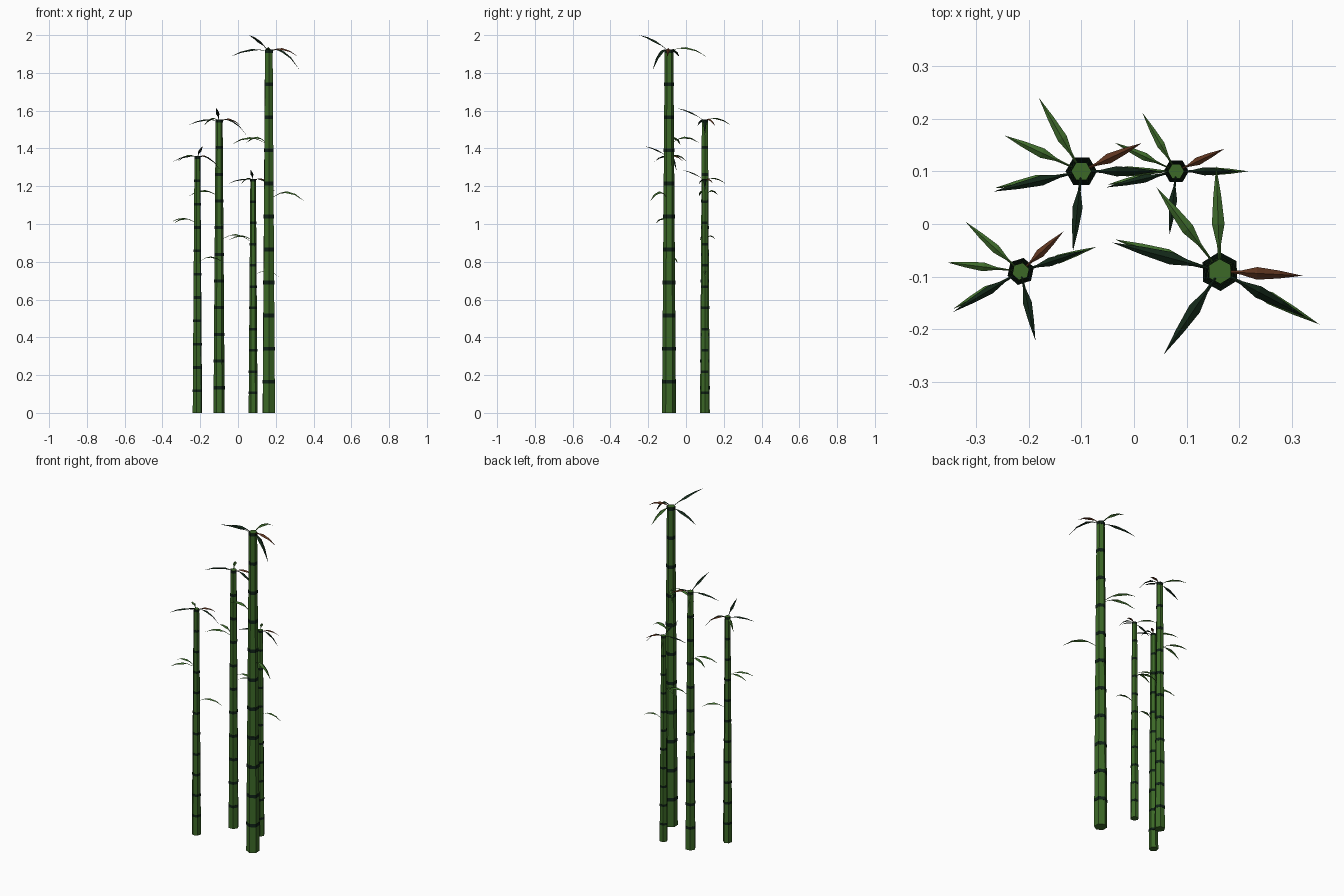
import bpy, bmesh, math
from mathutils import Vector, Matrix

old = bpy.data.objects.get("Cube")
if old:
    bpy.data.objects.remove(old, do_unlink=True)


def material(name, rgb):
    m = bpy.data.materials.new(name)
    m.use_nodes = True
    m.diffuse_color = (*rgb, 1)
    bsdf = next(n for n in m.node_tree.nodes if n.type == 'BSDF_PRINCIPLED')
    bsdf.inputs["Base Color"].default_value = (*rgb, 1)
    bsdf.inputs["Roughness"].default_value = 0.8
    return m


STALK = material("stalk green", (0.045, 0.14, 0.02))
BAND = material("node dark green", (0.005, 0.016, 0.008))
LEAF = material("leaf green", (0.05, 0.15, 0.025))
DARK = material("leaf dark green", (0.006, 0.02, 0.009))
DRY = material("dry leaf brown", (0.11, 0.035, 0.014))

HEIGHT, SEGMENTS = 1.925, 11
BASE_R, TOP_R = 0.037, 0.023


def finish(bm, name, mats, place):
    mesh = bpy.data.meshes.new(name)
    bm.to_mesh(mesh)
    bm.free()
    for m in mats:
        mesh.materials.append(m)
    ob = bpy.data.objects.new(name, mesh)
    bpy.context.collection.objects.link(ob)
    mesh.transform(place)
    return ob


def radius(z):
    return BASE_R + (TOP_R - BASE_R) * z / HEIGHT


# Six-sided tapering stalk with a dark band at the end of every segment
def stalk(name, place):
    bm = bmesh.new()
    step, half = HEIGHT / SEGMENTS, 0.01
    profile = [(0, radius(0))]
    for i in range(1, SEGMENTS + 1):
        z = i * step - half
        r = radius(z)
        profile += [(z - half, r), (z - half, r * 1.04),
                    (z + half, r * 1.04), (z + half, r)]
    rings = []
    for z, r in profile:
        rings.append([bm.verts.new((r * math.cos(a * math.pi / 3),
                                    r * math.sin(a * math.pi / 3), z))
                      for a in range(6)])
    for k, (lo, hi) in enumerate(zip(rings, rings[1:])):
        for i in range(6):
            j = (i + 1) % 6
            f = bm.faces.new((lo[i], lo[j], hi[j], hi[i]))
            f.material_index = 0 if k % 4 == 0 else 1
    bm.faces.new(rings[0][::-1])
    bm.faces.new(rings[-1])
    finish(bm, name, [STALK, BAND], place)


# Folded, arching, pointed leaf; heights are root, middle and tip
def leaf(name, mat, angle, length, root_z, mid_z, tip_z, place, start=0.0):
    bm = bmesh.new()
    rows = []
    for t, w in ((0, 0.12), (0.25, 0.3), (0.45, 1), (0.72, 0.62), (1, 0)):
        x = start + (length - start) * t
        z = (root_z * (1 - t) * (1 - 2 * t) + mid_z * 4 * t * (1 - t)
             + tip_z * t * (2 * t - 1))
        w *= 0.012
        if w:
            rows.append([bm.verts.new(p) for p in
                         ((x, -w, z - w * 0.4), (x, 0, z + w * 0.4), (x, w, z - w * 0.4))])
        else:
            rows.append([bm.verts.new((x, 0, z))])
    for a, b in zip(rows, rows[1:]):
        for i in range(2):
            if len(b) == 1:
                bm.faces.new((a[i], b[0], a[i + 1]))
            else:
                bm.faces.new((a[i], b[i], b[i + 1], a[i + 1]))
    finish(bm, name, [mat], place @ Matrix.Rotation(math.radians(angle), 4, 'Z'))


# Leaf layout: name, colour, direction, reach, root/middle/tip heights, start
TOP = 1.915
LEAVES = [
    ("crown_leaf_back", LEAF, 120, 0.20, TOP, TOP + 0.015, TOP - 0.03, 0),
    ("crown_leaf_side", DARK, 193, 0.212, TOP, TOP + 0.005, TOP - 0.03, 0),
    ("crown_leaf_raised", DARK, 264, 0.19, TOP, TOP + 0.055, TOP + 0.085, 0),
    ("crown_leaf_drooping", DARK, 0, 0.185, TOP, TOP - 0.005, TOP - 0.1, 0),
    ("crown_leaf_dry", DRY, 25, 0.157, TOP, TOP + 0.01, TOP - 0.03, 0),
    ("upper_leaf_back", LEAF, 155, 0.20, 1.43, 1.458, 1.43, 0.02),
    ("upper_leaf_side", LEAF, 191, 0.208, 1.43, 1.455, 1.42, 0.02),
    ("lower_leaf", LEAF, 0, 0.214, 1.14, 1.168, 1.12, 0.02),
]

# Four copies of the same plant: position, scale and turn
PLANTS = [
    ("tall", 0.163, -0.09, 1.0, -28),
    ("middle", -0.10, 0.10, 0.807, 0),
    ("short", -0.215, -0.09, 0.706, 18),
    ("small", 0.08, 0.10, 0.643, 0),
]
for plant, x, y, s, turn in PLANTS:
    place = (Matrix.Translation(Vector((x, y, 0)))
             @ Matrix.Rotation(math.radians(turn), 4, 'Z') @ Matrix.Scale(s, 4))
    stalk(plant + "_stalk", place)
    for name, mat, angle, reach, z0, z1, z2, start in LEAVES:
        leaf(plant + "_" + name, mat, angle, reach, z0, z1, z2, place, start)
